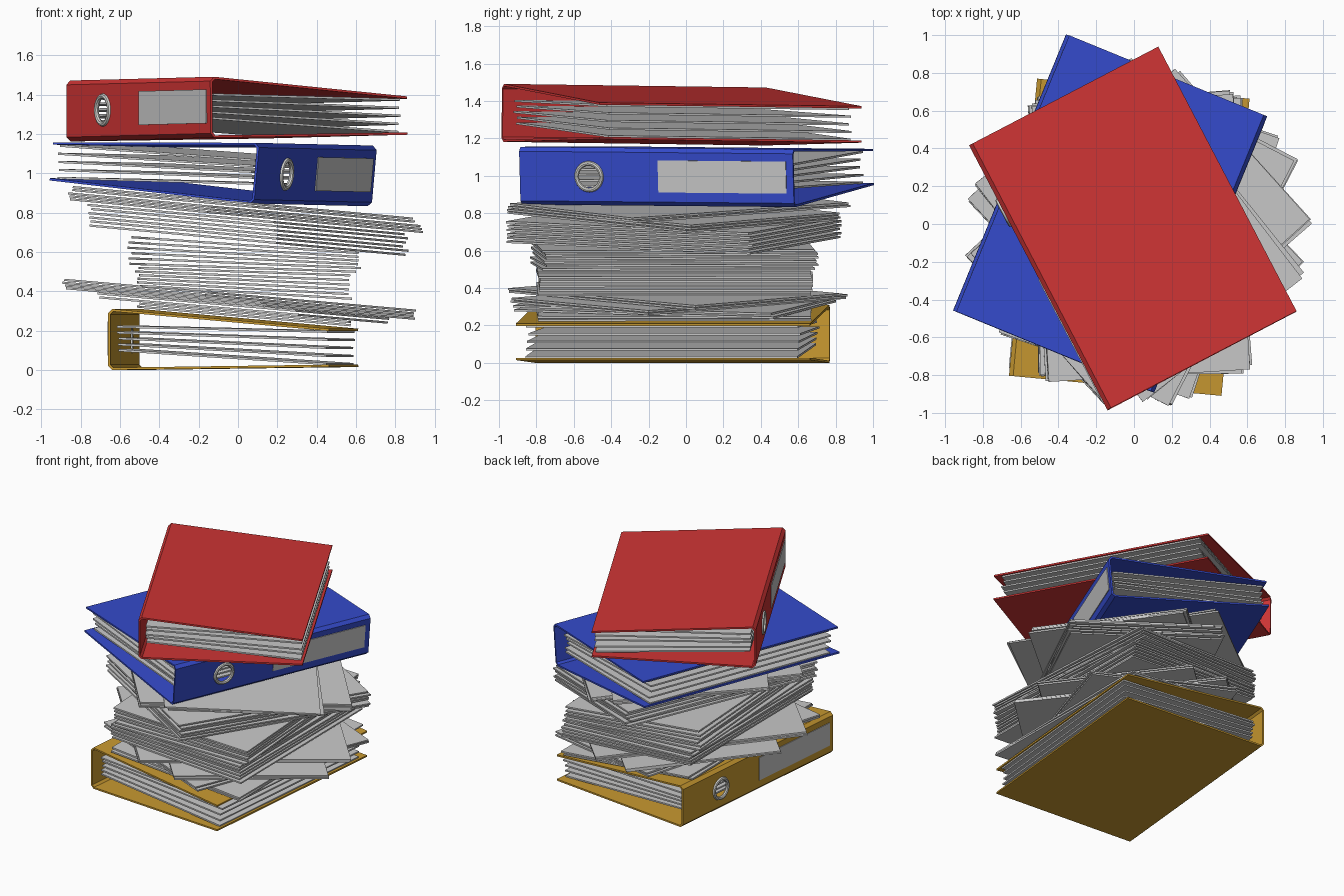
import bpy
import bmesh
import random
from math import radians, atan2, pi
from mathutils import Matrix, Vector

random.seed(4)
cube = bpy.data.objects.get("Cube")
if cube:
    bpy.data.objects.remove(cube, do_unlink=True)


def material(name, rgb):
    m = bpy.data.materials.new(name)
    m.use_nodes = True
    color = (*rgb, 1.0)
    m.diffuse_color = color
    m.node_tree.nodes["Principled BSDF"].inputs["Base Color"].default_value = color
    return m


RED = material("red_cover", (0.62, 0.035, 0.035))
BLUE = material("blue_cover", (0.035, 0.07, 0.6))
YELLOW = material("ochre_cover", (0.58, 0.32, 0.03))
PAPER = material("paper_grey", (0.59, 0.59, 0.59))
METAL = material("ring_metal", (0.68, 0.68, 0.65))


def rot(angle, axis):
    return Matrix.Rotation(radians(angle), 4, axis)


def make_object(name, bm, mat, matrix):
    mesh = bpy.data.meshes.new(name)
    bmesh.ops.recalc_face_normals(bm, faces=bm.faces)
    bm.to_mesh(mesh)
    bm.free()
    mesh.materials.append(mat)
    obj = bpy.data.objects.new(name, mesh)
    bpy.context.collection.objects.link(obj)
    obj.matrix_world = matrix
    return obj


def box(name, size, mat, matrix):
    bm = bmesh.new()
    bmesh.ops.create_cube(bm, size=1)
    bmesh.ops.scale(bm, vec=size, verts=bm.verts)
    return make_object(name, bm, mat, matrix)


# Binder dimensions, with the spine on local -x
HALF_W, HALF_L, TALL, MOUTH = 0.565, 0.79, 0.31, 0.21
RING_Y, RING_Z = 0.39, 0.155
PROFILE = [(HALF_W, 0.015), (-HALF_W + 0.022, 0), (-HALF_W, 0.022),
           (-HALF_W, TALL - 0.022), (-HALF_W + 0.022, TALL), (HALF_W, MOUTH)]


def cover(name, mat, place):
    # Bent sheet: bottom board, spine, top board
    bm = bmesh.new()
    rows = [[bm.verts.new((x, y, z)) for y in (-HALF_L, HALF_L)] for x, z in PROFILE]
    for a, b in zip(rows, rows[1:]):
        bm.faces.new((a[0], b[0], b[1], a[1]))
    mesh = bpy.data.meshes.new(name)
    bm.to_mesh(mesh)
    bm.free()
    mesh.materials.append(mat)
    obj = bpy.data.objects.new(name, mesh)
    bpy.context.collection.objects.link(obj)
    solid = obj.modifiers.new("thickness", 'SOLIDIFY')
    solid.thickness = 0.012
    solid.offset = -1
    solid.use_even_offset = True

    # Finger hole through the spine
    bm = bmesh.new()
    bmesh.ops.create_cone(bm, cap_ends=True, segments=24, radius1=0.066, radius2=0.066, depth=0.1)
    cutter = make_object("hole_cutter", bm, mat,
                         Matrix.Translation((-HALF_W, RING_Y, RING_Z)) @ rot(90, 'Y'))
    cutter.hide_render = True
    cut = obj.modifiers.new("finger_hole", 'BOOLEAN')
    cut.operation = 'DIFFERENCE'
    cut.object = cutter
    bpy.context.view_layer.objects.active = obj
    for mod in ("thickness", "finger_hole"):
        bpy.ops.object.modifier_apply(modifier=mod)
    bpy.data.objects.remove(cutter, do_unlink=True)
    obj.matrix_world = place


def binder(color, mat, center, turn, tilt, roll):
    place = Matrix.Translation(center) @ rot(turn, 'Z') @ rot(tilt, 'Y') @ rot(roll, 'X')
    cover(color + "_binder_cover", mat, place)

    # Spine label
    box(color + "_binder_label", (0.008, 0.74, 0.172), PAPER,
        place @ Matrix.Translation((-HALF_W - 0.001, -0.38, RING_Z + 0.005)))

    # Finger ring
    bpy.ops.mesh.primitive_torus_add(major_segments=28, minor_segments=8,
                                     major_radius=0.071, minor_radius=0.013)
    ring = bpy.context.object
    ring.name = color + "_binder_ring"
    ring.data.materials.append(METAL)
    bpy.ops.object.shade_smooth_by_angle()
    ring.matrix_world = place @ Matrix.Translation((-HALF_W, RING_Y, RING_Z)) @ rot(90, 'Y')

    # Fanned bundles of paper
    for i in range(5):
        back, front = 0.10 + 0.03 * i, 0.03 + 0.041 * i
        length = 1.07 + random.uniform(-0.01, 0.01)
        lean = Matrix.Rotation(atan2(back - front, length), 4, 'Y')
        spot = Matrix.Translation((0.015, random.uniform(-0.012, 0.012), (back + front) / 2))
        box(f"{color}_binder_pages_{i + 1}", (length, 1.46, 0.011), PAPER, place @ spot @ lean)


binder("ochre", YELLOW, (-0.025, -0.07, 0), -5.4, 0, 0)
binder("blue", BLUE, (-0.14, 0.06, 0.89), 157.7, -5.3, 0.5)
binder("red", RED, (-0.005, -0.025, 1.172), 27.6, 0, -0.7)


def loose_stack(name, count, low, high, center, turn, tilt, jitter=1.0):
    for i in range(count):
        t = i / max(count - 1, 1)
        x, y = (c + random.uniform(-0.01, 0.01) for c in center)
        spin = turn + random.uniform(-jitter, jitter)
        slope = tilt[0] + (tilt[1] - tilt[0]) * t
        place = (Matrix.Translation((x, y, low + (high - low) * t))
                 @ rot(slope, 'Y') @ rot(spin, 'Z'))
        box(f"{name}_sheet_{i + 1}", (1.07, 1.46, 0.011), PAPER, place)


# Loose paper between the ochre and blue binders, bottom to top
loose_stack("bottom_straight", 2, 0.275, 0.29, (0.03, -0.06), 0, (5, 5))
loose_stack("bottom_slanted", 2, 0.305, 0.325, (0.02, -0.06), -19, (5, 5))
loose_stack("bottom_crossed", 2, 0.338, 0.352, (0.01, -0.04), 45, (5, 5), 2)
loose_stack("bottom_turned", 2, 0.366, 0.38, (0.01, -0.06), -46, (5, 5), 2)
loose_stack("middle_lower", 6, 0.395, 0.50, (0.03, -0.06), 0.5, (3.5, 2), 0.5)
loose_stack("middle_upper", 6, 0.52, 0.635, (0.03, -0.07), 4, (2, 4), 0.7)
loose_stack("upper_slanted", 6, 0.66, 0.765, (0.05, -0.06), -26.6, (5.3, 5.3))
loose_stack("upper_turned", 3, 0.785, 0.815, (0.04, -0.065), -48.4, (5.3, 5.3), 0.7)
loose_stack("upper_crossed", 2, 0.835, 0.85, (0.03, -0.035), 39, (5.3, 5.3), 1.5)
